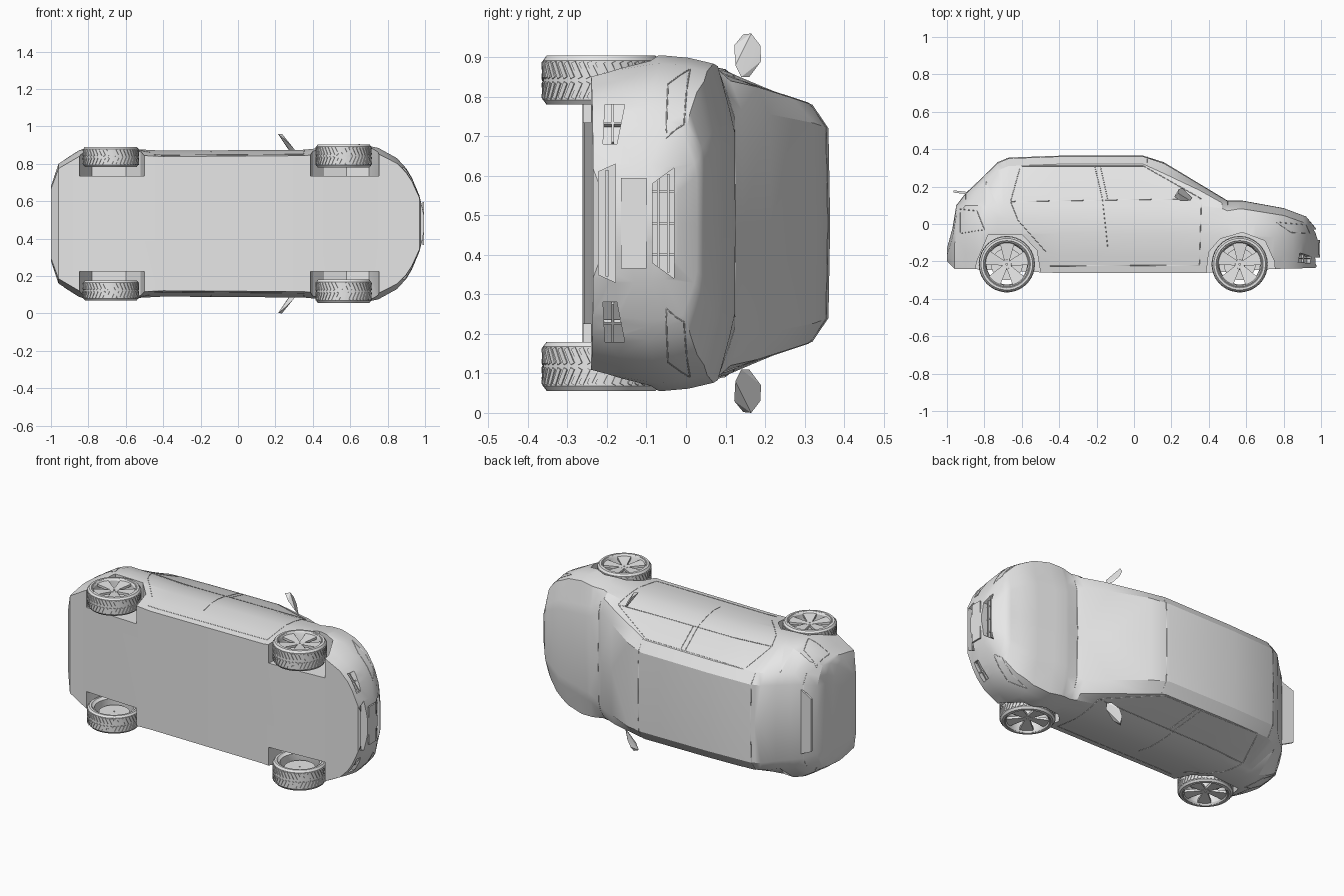
import bpy, bmesh, math
from mathutils import Vector, Matrix

if "Cube" in bpy.data.objects:
    bpy.data.objects.remove(bpy.data.objects["Cube"])

MID = 0.48  # car lies on its side: x forward, y up, z across
paint = bpy.data.materials.new("plain_grey")
paint.diffuse_color = (0.8, 0.8, 0.8, 1)
paint.use_nodes = True
paint.node_tree.nodes["Principled BSDF"].inputs["Base Color"].default_value = paint.diffuse_color


def finish(bm, name, helper=False, angle=30):
    bmesh.ops.recalc_face_normals(bm, faces=bm.faces[:])
    me = bpy.data.meshes.new(name)
    bm.to_mesh(me)
    bm.free()
    ob = bpy.data.objects.new(name, me)
    bpy.context.collection.objects.link(ob)
    me.materials.append(paint)
    ob.hide_render = helper
    if not helper:
        smooth(ob, angle)
    return ob


def activate(ob):
    bpy.ops.object.select_all(action='DESELECT')
    ob.select_set(True)
    bpy.context.view_layer.objects.active = ob


def smooth(ob, angle=30):
    activate(ob)
    bpy.ops.object.shade_smooth_by_angle(angle=math.radians(angle))


def lerp_table(table, x):
    for (x0, v0), (x1, v1) in zip(table, table[1:]):
        if x <= x1:
            return v0 + (v1 - v0) * max(0, (x - x0) / (x1 - x0))
    return table[-1][1]


def prism(bm, pts, d):
    """Extrude a flat polygon by vector d."""
    a = [bm.verts.new(p) for p in pts]
    b = [bm.verts.new(Vector(p) + Vector(d)) for p in pts]
    n = len(pts)
    bm.faces.new(a)
    bm.faces.new(b[::-1])
    for i in range(n):
        bm.faces.new((a[i], b[i], b[(i + 1) % n], a[(i + 1) % n]))


def box(bm, centre, size, rot=None):
    m = Matrix.Translation(centre) @ (rot or Matrix()) @ Matrix.Diagonal((*size, 1))
    bmesh.ops.create_cube(bm, size=1, matrix=m)


# ---- body shape along its length
TOP = [(-1, -.13), (-.97, -.02), (-.95, .1), (-.9, .165), (-.82, .24), (-.73, .33),
       (-.67, .355), (-.4, .365), (.05, .365), (.16, .33), (.5, .125), (.58, .125),
       (.8, .085), (.92, .04), (.97, -.02), (.995, -.08)]
DROP = [(-1, .01), (-.9, .035), (-.73, .045), (.05, .045), (.16, .06), (.35, .035),
        (.47, .03), (.55, .015), (.995, .005)]
BOTTOM = [(-1, -.2), (-.96, -.24), (-.87, -.24), (-.5, -.262), (.4, -.262), (.75, -.24),
          (.97, -.235), (.995, -.2)]
WIDE = [(-1, .2), (-.96, .32), (-.85, .39), (-.79, .41), (-.68, .405), (-.4, .39),
        (.35, .395), (.5, .41), (.65, .425), (.75, .405), (.85, .35), (.9, .295),
        (.93, .245), (.97, .15), (.985, .09), (.995, .04)]
ROOF = [(-1, .12), (-.96, .25), (-.9, .28), (-.7, .295), (.05, .3), (.35, .345),
        (.47, .36), (.56, .29), (.8, .25), (.9, .19), (.97, .1), (.995, .025)]


def section(x):
    """Half section, from sill to roof centre, as (height, half width)."""
    t, b, w, r = (lerp_table(k, x) for k in (TOP, BOTTOM, WIDE, ROOF))
    e = t - lerp_table(DROP, x)
    s = min(.1, e - .03)
    d = s - b
    return [(b, .92 * w), (b + .25 * d, .96 * w), (b + .58 * d, w), (b + .8 * d, .985 * w),
            (s, .95 * w), (e, r), (e + .9 * (t - e), .8 * r), (t, 0)]


def side_width(x, y):
    sec = section(x)
    for (y0, w0), (y1, w1) in zip(sec, sec[1:]):
        if y <= y1:
            return w0 + (w1 - w0) * max(0, (y - y0) / (y1 - y0))
    return 0


stations = sorted({x for k in (TOP, WIDE, ROOF) for x, _ in k})
bm = bmesh.new()
rings = []
for x in stations:
    s = section(x)
    ring = [(y, w) for y, w in s] + [(y, -w) for y, w in s[-2::-1]]
    rings.append([bm.verts.new((x, y, MID + w)) for y, w in ring])
n = len(rings[0])
for a, b in zip(rings, rings[1:]):
    for i in range(n):
        bm.faces.new((a[i], a[(i + 1) % n], b[(i + 1) % n], b[i]))
bm.faces.new(rings[0])
bm.faces.new(rings[-1][::-1])
bmesh.ops.triangulate(bm, faces=[f for f in bm.faces if len(f.verts) == 4])
body = finish(bm, "body", helper=True)
body.hide_render = False

# ---- wheel wells and front openings cut out of the body
REAR_ARCH = [(-.865, -.32), (-.84, -.2), (-.78, -.06), (-.6, -.055), (-.52, -.14), (-.49, -.32)]
FRONT_ARCH = [(.38, -.32), (.4, -.15), (.46, -.08), (.58, -.045), (.7, -.09), (.75, -.2), (.76, -.32)]
bm = bmesh.new()
for arch in (REAR_ARCH, FRONT_ARCH):
    for s in (1, -1):
        prism(bm, [(x, y, MID + s * .255) for x, y in arch], (0, 0, s * .3))
UPPER = [(-.085, -.1), (-.085, .1), (-.03, .14), (-.03, -.14)]
LOWER = [(-.222, -.13), (-.222, .13), (-.178, .15), (-.178, -.15)]
for poly in (UPPER, LOWER):
    prism(bm, [(.935, y, MID + w) for y, w in poly], (.2, 0, 0))
FOG = [(-.21, .2), (-.205, .3), (-.155, .3), (-.175, .2)]
for s in (1, -1):
    prism(bm, [(.925 - (w - .2) * .75, y, MID + s * w) for y, w in FOG], (.2, 0, 0))
cutter = finish(bm, "opening_cutter", helper=True)
mod = body.modifiers.new("openings", 'BOOLEAN')
mod.operation, mod.object, mod.solver = 'DIFFERENCE', cutter, 'EXACT'
activate(body)
bpy.ops.object.modifier_apply(modifier="openings")
bpy.data.objects.remove(cutter)
smooth(body)

# ---- grille slats, fog lamp bars and number plate
bm = bmesh.new()
for y in (-.07, -.045):
    box(bm, (.953, y, MID), (.02, .007, .25))
for w in (-.08, 0, .08):
    box(bm, (.95, -.058, MID + w), (.015, .055, .006))
box(bm, (.953, -.2, MID), (.02, .007, .27))
for s in (1, -1):
    rot = Matrix.Rotation(s * math.radians(-37), 4, 'Y')
    box(bm, (.903, -.185, MID + s * .25), (.012, .006, .12), rot)
    box(bm, (.903, -.185, MID + s * .25), (.012, .045, .006), rot)
finish(bm, "front_grille_bars")
bm = bmesh.new()
box(bm, (.991, -.132, MID), (.009, .065, .23))
finish(bm, "number_plate")

# ---- rear lip under the tailgate glass
bm = bmesh.new()
prism(bm, [(-.88, .17, MID - .2), (-.965, .18, MID - .16), (-.965, .18, MID + .16),
           (-.88, .17, MID + .2)], (0, -.012, 0))
finish(bm, "tailgate_lip")


# ---- panel seams laid on the surface
def seam(name, paths):
    cu = bpy.data.curves.new(name, 'CURVE')
    cu.dimensions, cu.bevel_depth, cu.bevel_resolution = '3D', .0018, 0
    for pts in paths:
        sp = cu.splines.new('POLY')
        sp.points.add(len(pts) - 1)
        for p, co in zip(sp.points, pts):
            p.co = (*co, 1)
    cu.materials.append(paint)
    bpy.context.collection.objects.link(bpy.data.objects.new(name, cu))


def side_paths(corners):
    pts = []
    for (x0, y0), (x1, y1) in zip(corners, corners[1:]):
        for i in range(13):
            x, y = x0 + (x1 - x0) * i / 12, y0 + (y1 - y0) * i / 12
            pts.append((x, y, side_width(x, y)))
    return [[(x, y, MID + s * w) for x, y, w in pts] for s in (1, -1)]


seam("door_seams", side_paths([(-.21, .31), (-.17, .14), (-.14, -.13)])
     + side_paths([(.36, .13), (.35, -.22), (-.45, -.225)])
     + side_paths([(-.61, .3), (-.66, .12), (-.62, .02), (-.47, -.15)]))
seam("window_frames", side_paths([(-.6, .31), (.05, .31), (.36, .135), (-.66, .12)])
     + side_paths([(-.18, .31), (-.14, .13)]))
seam("headlamp_outlines", side_paths([(.76, .01), (.92, -.005), (.94, -.05), (.84, -.045), (.76, .01)]))
seam("tail_lamp_outlines", side_paths([(-.93, .08), (-.84, .07), (-.8, -.03), (-.93, -.05), (-.93, .08)]))
seam("glass_edges", [[(x, y, MID + s * w) for s in (1,) for y, w in section(x)[5:]]
                     + [(x, y, MID - w) for y, w in section(x)[-2:4:-1]]
                     for x in (-.9, -.68, .07, .5)])

# ---- door mirrors
HULL = [(.31, .14, .37), (.29, .16, .37), (.3, .125, .4), (.26, .19, .41), (.25, .122, .45),
        (.24, .188, .45), (.215, .145, .478), (.235, .165, .48), (.27, .15, .42)]
for s, side in ((1, "left"), (-1, "right")):
    bm = bmesh.new()
    vs = [bm.verts.new((x, y, MID + s * w)) for x, y, w in HULL]
    res = bmesh.ops.convex_hull(bm, input=vs)
    bmesh.ops.delete(bm, geom=[v for v in bm.verts if not v.link_faces], context='VERTS')
    finish(bm, side + "_mirror", angle=15)


# ---- wheels
def lathe(bm, profile, c, s, steps=40):
    """Spin a closed (radius, offset) profile around the axle."""
    cols = []
    for k in range(steps):
        a = math.tau * k / steps
        cols.append([bm.verts.new((c[0] + r * math.cos(a), c[1] + r * math.sin(a), c[2] + s * o))
                     for r, o in profile])
    m = len(profile)
    for k in range(steps):
        p, q = cols[k], cols[(k + 1) % steps]
        for i in range(m):
            bm.faces.new((p[i], p[(i + 1) % m], q[(i + 1) % m], q[i]))


def wheel(name, x, w, h, s):
    c = Vector((x, -.215, MID + s * w))
    bm = bmesh.new()
    lathe(bm, [(.118, h * .85), (.126, h), (.138, h), (.147, h * .8), (.147, -h * .8),
               (.138, -h), (.126, -h), (.118, -h * .85)], c, s)
    for k in range(44):  # chevron tread blocks
        turn = Matrix.Rotation(math.tau * k / 44, 4, 'Z')
        for t in (1, -1):
            rot = turn @ Matrix.Rotation(t * .45, 4, 'X')
            box(bm, c + turn @ Vector((.1475, 0, t * h * .42)), (.005, .012, h * .72), rot)
    finish(bm, name + "_tyre")
    bm = bmesh.new()
    lathe(bm, [(.127, h * .92), (.119, h * .98), (.112, h * .8), (.108, -h * .8), (.119, -h * .9)], c, s)
    lathe(bm, [(.005, h * .72), (.024, h * .72), (.03, h * .5), (.03, -h * .3), (.005, -h * .3)], c, s, 20)
    lathe(bm, [(.02, -h * .1), (.085, -h * .1), (.085, -h * .3), (.02, -h * .3)], c, s, 32)
    for k in range(5):  # broad tapered spokes
        turn = Matrix.Rotation(math.tau * k / 5 + .3, 4, 'Z')
        pts = [(.02, -.014, .7), (.02, .014, .7), (.116, .04, .85), (.116, -.04, .85)]
        prism(bm, [c + turn @ Vector((px, py, s * h * o)) for px, py, o in pts], (0, 0, -s * .014))
    finish(bm, name + "_rim")


for s, side in ((1, "left"), (-1, "right")):
    wheel("front_" + side, .565, .362, .062, s)
    wheel("rear_" + side, -.68, .357, .054, s)
